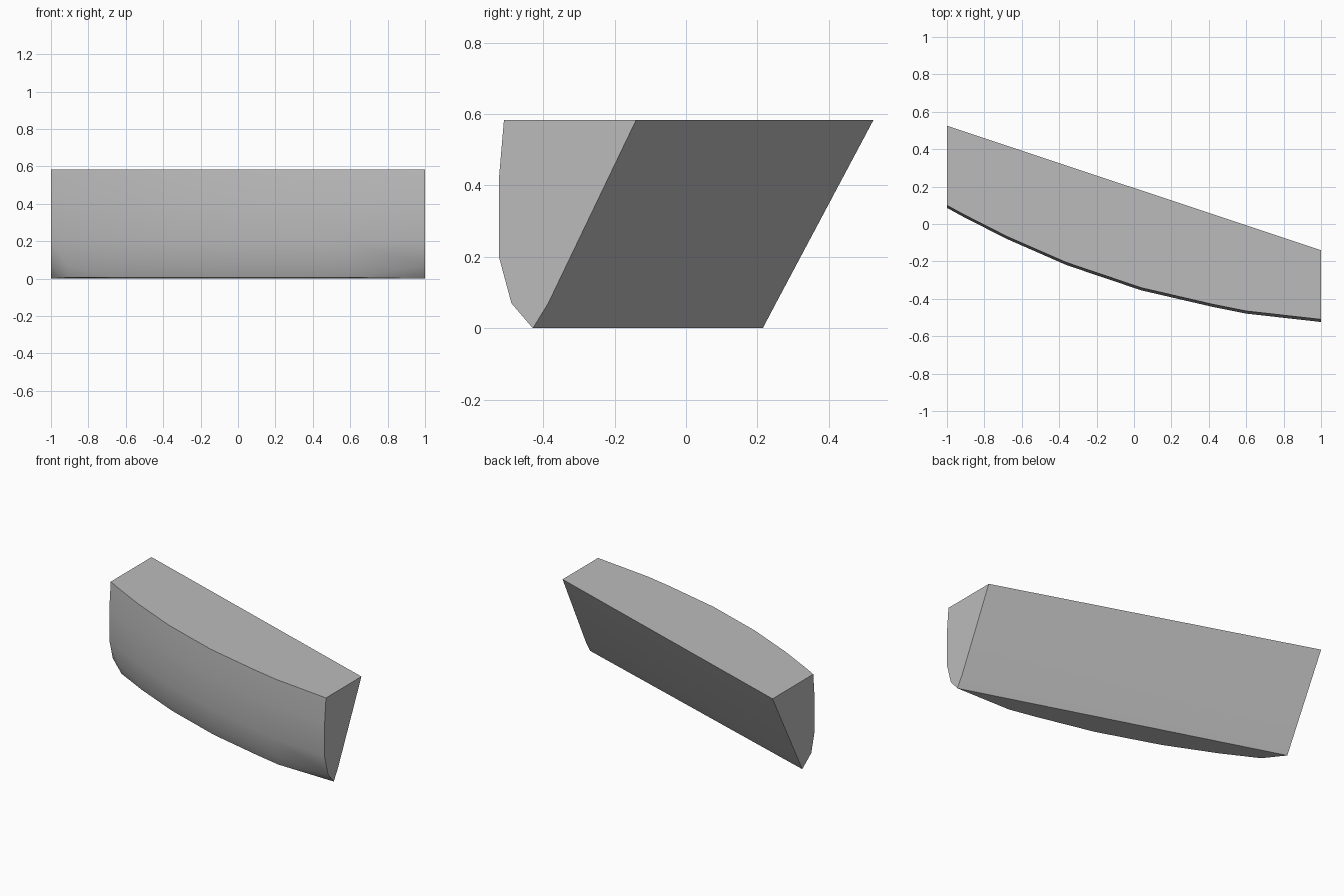
import bpy
import bmesh
import math

cube = bpy.data.objects.get("Cube")
if cube:
    bpy.data.objects.remove(cube, do_unlink=True)

# One plain grey
grey = bpy.data.materials.new("mid_grey")
grey.use_nodes = True
colour = (0.5, 0.5, 0.5, 1)
grey.diffuse_color = colour
grey.node_tree.nodes["Principled BSDF"].inputs["Base Color"].default_value = colour

HEIGHT = 0.583
# Plan curve of the bowed front: x, outermost y
plan = [(-1, .086), (-.91, .037), (-.68, -.08), (-.36, -.22),
        (.04, -.355), (.42, -.443), (.6, -.479), (1, -.524)]
# Front cross-section: z, inset from the plan curve
section = [(HEIGHT, .014), (.42, 0), (.2, 0), (.07, .02), (.006, .046)]
end_section = section[:3] + [(.07, .035)]

bm = bmesh.new()


def face(*verts):
    """Make a face, merging repeated corners."""
    return bm.faces.new(list(dict.fromkeys(verts)))


# Bowed front panel, with its lower corners cut away at both ends
columns = []
for i, (x, y) in enumerate(plan):
    at_end = i in (0, len(plan) - 1)
    rows = end_section if at_end else section
    col = [bm.verts.new((x, y + inset, z)) for z, inset in rows]
    if at_end:
        col.append(col[-1])
    columns.append(col)
for a, b in zip(columns, columns[1:]):
    for r in range(len(section) - 1):
        face(a[r], a[r + 1], b[r + 1], b[r])

# Sloping back corners
low_r, mid_r, top_r = [bm.verts.new(p) for p in
                       ((-1, .215, 0), (-1, .252, .07), (-1, .525, HEIGHT))]
low_l, mid_l, top_l = [bm.verts.new(p) for p in
                       ((1, -.429, 0), (1, -.386, .07), (1, -.14, HEIGHT))]
first, last = columns[0], columns[-1]

# Flat back, top, underside and ends
face(mid_r, mid_l, top_l, top_r)
face(low_r, low_l, mid_l, mid_r)
face(*[c[0] for c in columns], top_l, top_r)
face(*[c[4] for c in columns[1:-1]], low_l, low_r)
face(*first[:4], low_r, mid_r, top_r)
face(*last[:4], low_l, mid_l, top_l)

# Cut corners below the front panel
face(first[3], columns[1][4], low_r)
face(last[3], columns[-2][4], low_l)

bmesh.ops.recalc_face_normals(bm, faces=bm.faces)
mesh = bpy.data.meshes.new("curved_block")
bm.to_mesh(mesh)
bm.free()
mesh.materials.append(grey)
block = bpy.data.objects.new("curved_block", mesh)
bpy.context.collection.objects.link(block)

# Smooth front, crisp borders
bpy.ops.object.select_all(action='DESELECT')
block.select_set(True)
bpy.context.view_layer.objects.active = block
bpy.ops.object.shade_smooth_by_angle(angle=math.radians(30))
